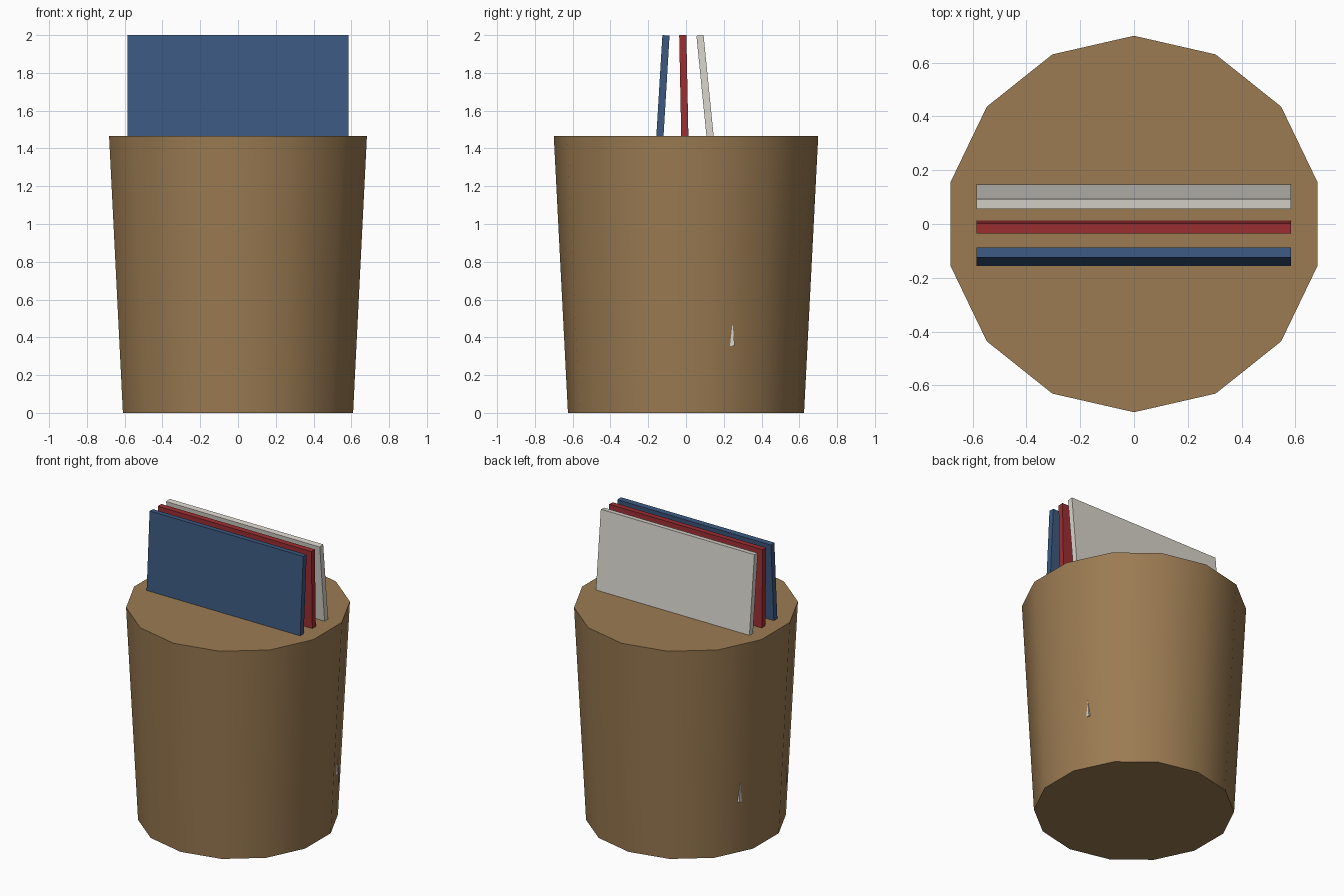
import bpy, math
from mathutils import Matrix, Vector

if "Cube" in bpy.data.objects:
    bpy.data.objects.remove(bpy.data.objects["Cube"])


def linear(c):
    c /= 255
    return c / 12.92 if c <= 0.04045 else ((c + 0.055) / 1.055) ** 2.4


def material(name, rgb):
    m = bpy.data.materials.new(name)
    m.diffuse_color = [linear(c) for c in rgb] + [1]
    m.use_nodes = True
    m.node_tree.nodes["Principled BSDF"].inputs["Base Color"].default_value = m.diffuse_color
    return m


# Tapered 14-sided bin, smooth around and flat on its caps
SIDES, HEIGHT = 14, 1.465
bpy.ops.mesh.primitive_cone_add(vertices=SIDES, radius1=0.625, radius2=0.70,
                                depth=HEIGHT, location=(0, 0, HEIGHT / 2))
bin_body = bpy.context.object
bin_body.name = "bin_body"
bin_body.data.materials.append(material("tan brown", (155, 123, 82)))
bpy.ops.object.shade_smooth_by_angle(angle=math.radians(30))


# Leaning panels that stand deep inside the bin
def panel(name, mat, top_y, tilt, width=1.17, thick=0.038, length=1.652):
    bpy.ops.mesh.primitive_cube_add(size=1)
    ob = bpy.context.object
    ob.name = name
    rot = Matrix.Rotation(tilt, 4, 'X')
    # hang the box from its top edge, with the highest corner at z = 2
    top = Vector((-0.001, top_y, 2 - abs(math.sin(tilt)) * thick / 2))
    ob.data.transform(Matrix.Translation(top) @ rot
                      @ Matrix.Translation((0, 0, -length / 2))
                      @ Matrix.Diagonal((width, thick, length, 1)))
    ob.data.materials.append(mat)


panel("front_panel", material("navy blue", (60, 89, 128)), -0.106, -0.06)
panel("middle_panel", material("dark red", (156, 46, 50)), -0.017, 0.02)
panel("back_panel", material("off white", (218, 214, 205)), 0.074, 0.10)
